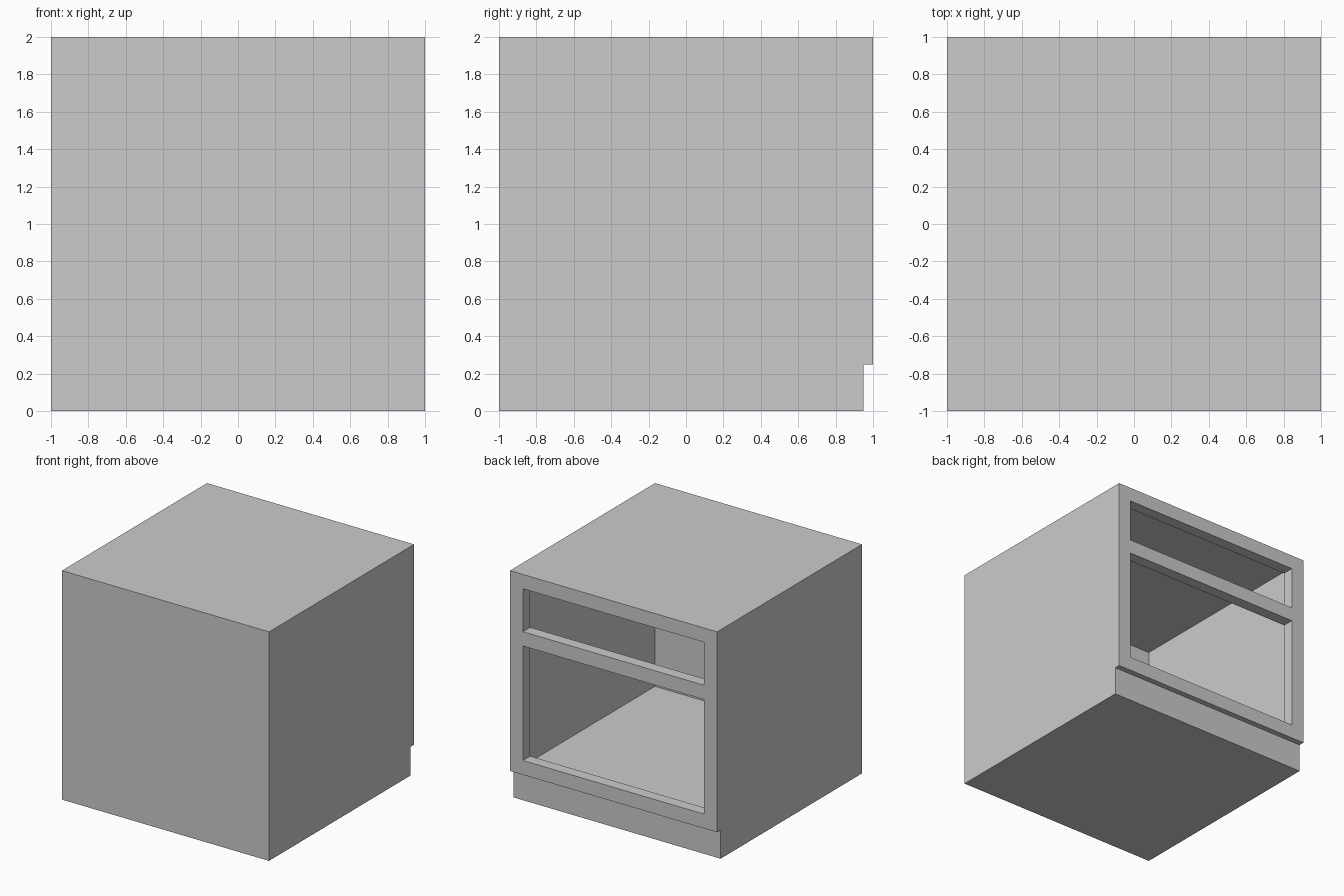
import bpy, bmesh

if "Cube" in bpy.data.objects:
    bpy.data.objects.remove(bpy.data.objects["Cube"])

FRAME = 0.125     # width of stiles and rails
DEPTH = 0.1       # thickness of the face frame
KICK_Z, KICK_Y = 0.25, 0.95
FLOOR_Z = 0.225


def finish(name, bm, normals=True):
    if normals:
        bmesh.ops.recalc_face_normals(bm, faces=bm.faces)
    mesh = bpy.data.meshes.new(name)
    bm.to_mesh(mesh)
    bm.free()
    obj = bpy.data.objects.new(name, mesh)
    bpy.context.collection.objects.link(obj)
    return obj


# Thin cabinet shell: side profile with toe-kick notch, swept across x, open at the +y face
profile = [(1, 2), (-1, 2), (-1, 0), (KICK_Y, 0), (KICK_Y, KICK_Z), (1, KICK_Z)]
bm = bmesh.new()
left = [bm.verts.new((-1, y, z)) for y, z in profile]
right = [bm.verts.new((1, y, z)) for y, z in profile]
bm.faces.new(left)
bm.faces.new(right[::-1])
for i in range(len(profile) - 1):
    bm.faces.new((left[i], right[i], right[i + 1], left[i + 1]))
finish("cabinet_shell", bm)

# Face frame: grid with drawer and door openings left out, then thickened
xs = [-1, -1 + FRAME, 1 - FRAME, 1]
zs = [KICK_Z, KICK_Z + FRAME, 1.375, 1.5, 2 - FRAME, 2]
openings = {(1, 1), (1, 3)}
bm = bmesh.new()
grid = [[bm.verts.new((x, 1, z)) for z in zs] for x in xs]
for i in range(len(xs) - 1):
    for j in range(len(zs) - 1):
        if (i, j) not in openings:
            bm.faces.new((grid[i][j], grid[i][j + 1], grid[i + 1][j + 1], grid[i + 1][j]))
front = bm.faces[:]
back = bmesh.ops.extrude_face_region(bm, geom=front, use_keep_orig=True)["geom"]
bmesh.ops.translate(bm, vec=(0, -DEPTH, 0),
                    verts=[g for g in back if isinstance(g, bmesh.types.BMVert)])
finish("face_frame", bm)

# Inner floor panel
bm = bmesh.new()
bm.faces.new([bm.verts.new((x, y, FLOOR_Z))
              for x, y in ((-1, -1), (1, -1), (1, KICK_Y), (-1, KICK_Y))])
finish("cabinet_floor", bm, normals=False)
